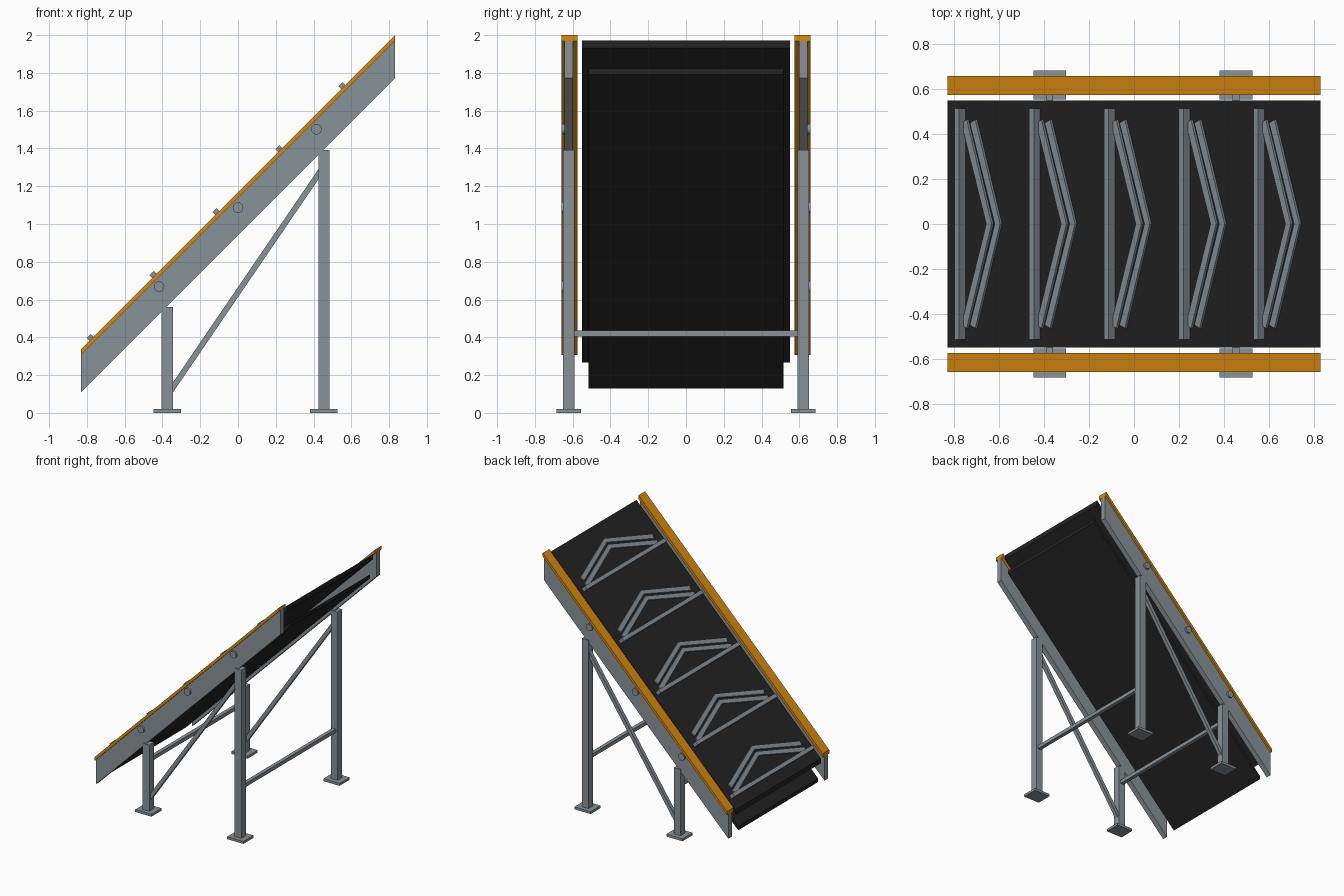
import bpy, bmesh, math
from mathutils import Vector, Matrix

cube = bpy.data.objects.get("Cube")
if cube:
    bpy.data.objects.remove(cube, do_unlink=True)


def material(name, r, g, b):
    m = bpy.data.materials.new(name)
    m.use_nodes = True
    m.diffuse_color = (r, g, b, 1)
    m.node_tree.nodes["Principled BSDF"].inputs["Base Color"].default_value = (r, g, b, 1)
    return m


STEEL = material("steel grey", 0.25, 0.29, 0.32)
ORANGE = material("safety orange", 0.70, 0.255, 0.006)
RUBBER = material("black rubber", 0.017, 0.017, 0.017)

HALF = 0.832      # half length of the conveyor along x
BELT_TOP = 1.14   # height of the belt surface at x = 0
SLOPE = Matrix.Translation((0, 0, BELT_TOP)) @ Matrix.Rotation(-math.pi / 4, 4, "Y")


def finish(name, bm, mat):
    bmesh.ops.recalc_face_normals(bm, faces=bm.faces)
    mesh = bpy.data.meshes.new(name)
    bm.to_mesh(mesh)
    bm.free()
    mesh.materials.append(mat)
    ob = bpy.data.objects.new(name, mesh)
    bpy.context.collection.objects.link(ob)
    return ob


def prism(name, points, extrusion, mat, matrix=Matrix()):
    """Extrude a closed polygon along a vector."""
    bm = bmesh.new()
    face = bm.faces.new([bm.verts.new(p) for p in points])
    new = bmesh.ops.extrude_face_region(bm, geom=[face])["geom"]
    moved = [v for v in new if isinstance(v, bmesh.types.BMVert)]
    bmesh.ops.translate(bm, verts=moved, vec=extrusion)
    bm.transform(matrix)
    return finish(name, bm, mat)


def box(name, centre, size, mat, matrix=Matrix()):
    bm = bmesh.new()
    bmesh.ops.create_cube(bm, size=1)
    bm.transform(matrix @ Matrix.Translation(centre) @ Matrix.Diagonal((*size, 1)))
    return finish(name, bm, mat)


def incline(name, y, width, low, high, mat):
    """Slab climbing at 45 degrees with upright ends; low and high are heights at x = 0."""
    y0 = y - width / 2
    profile = [(s * HALF, y0, s * HALF + h)
               for s, h in ((-1, low), (1, low), (1, high), (-1, high))]
    return prism(name, profile, (0, width, 0), mat)


# Belt runs
incline("upper_belt", 0, 1.10, 1.10, BELT_TOP, RUBBER)
incline("lower_belt", 0, 1.03, 0.96, 0.99, RUBBER)

# Side frames, legs, feet, braces and roller ends
LEGS = {"low": (-0.375, 0.56), "high": (0.455, 1.393)}
for label, side in (("left", 1), ("right", -1)):
    y = side * 0.62
    incline(f"{label}_side_rail", y, 0.045, 0.94, 1.138, STEEL)
    incline(f"{label}_rail_cap", side * 0.617, 0.084, 1.138, 1.168, ORANGE)

    for end, (x, top) in LEGS.items():
        box(f"{label}_{end}_leg", (x, y, top / 2), (0.06, 0.06, top), STEEL)
        box(f"{label}_{end}_foot", (x, y, 0.01), (0.146, 0.13, 0.02), STEEL)

    a, b = Vector((-0.375, y, 0.09)), Vector((0.455, y, 1.306))
    angle = -math.atan2(b.z - a.z, b.x - a.x)
    turn = Matrix.Translation((a + b) / 2) @ Matrix.Rotation(angle, 4, "Y")
    box(f"{label}_diagonal_brace", (0, 0, 0), ((b - a).length, 0.03, 0.03), STEEL, turn)

    for i, x in enumerate((-0.418, 0, 0.415)):
        bm = bmesh.new()
        bmesh.ops.create_cone(bm, cap_ends=True, segments=24, radius1=0.028,
                              radius2=0.028, depth=0.03)
        bm.transform(Matrix.Translation((x, side * 0.643, x + 1.087))
                     @ Matrix.Rotation(math.pi / 2, 4, "X"))
        ob = finish(f"{label}_roller_end_{i + 1}", bm, STEEL)
        for p in ob.data.polygons:
            p.use_smooth = len(p.vertices) == 4

# Cross braces between the legs
for end, (x, top) in LEGS.items():
    box(f"{end}_cross_brace", (x, 0, 0.42), (0.03, 1.2, 0.03), STEEL)

# Cleats and double chevrons, laid out in the plane of the belt
for i in range(5):
    s = (-0.762 + i / 3) * math.sqrt(2)
    box(f"cleat_{i + 1}", (s, 0, 0.019), (0.03, 1.03, 0.042), STEEL, SLOPE)
    for label, tip in (("lower", 0.158), ("upper", 0.212)):
        t, sweep, w = s + tip, 0.157, 0.034
        outline = [(t, 0, 0), (t - sweep, 0.45, 0), (t - sweep + w, 0.465, 0),
                   (t + w, 0, 0), (t - sweep + w, -0.465, 0), (t - sweep, -0.45, 0)]
        prism(f"{label}_chevron_{i + 1}", outline, (0, 0, 0.012), STEEL, SLOPE)
